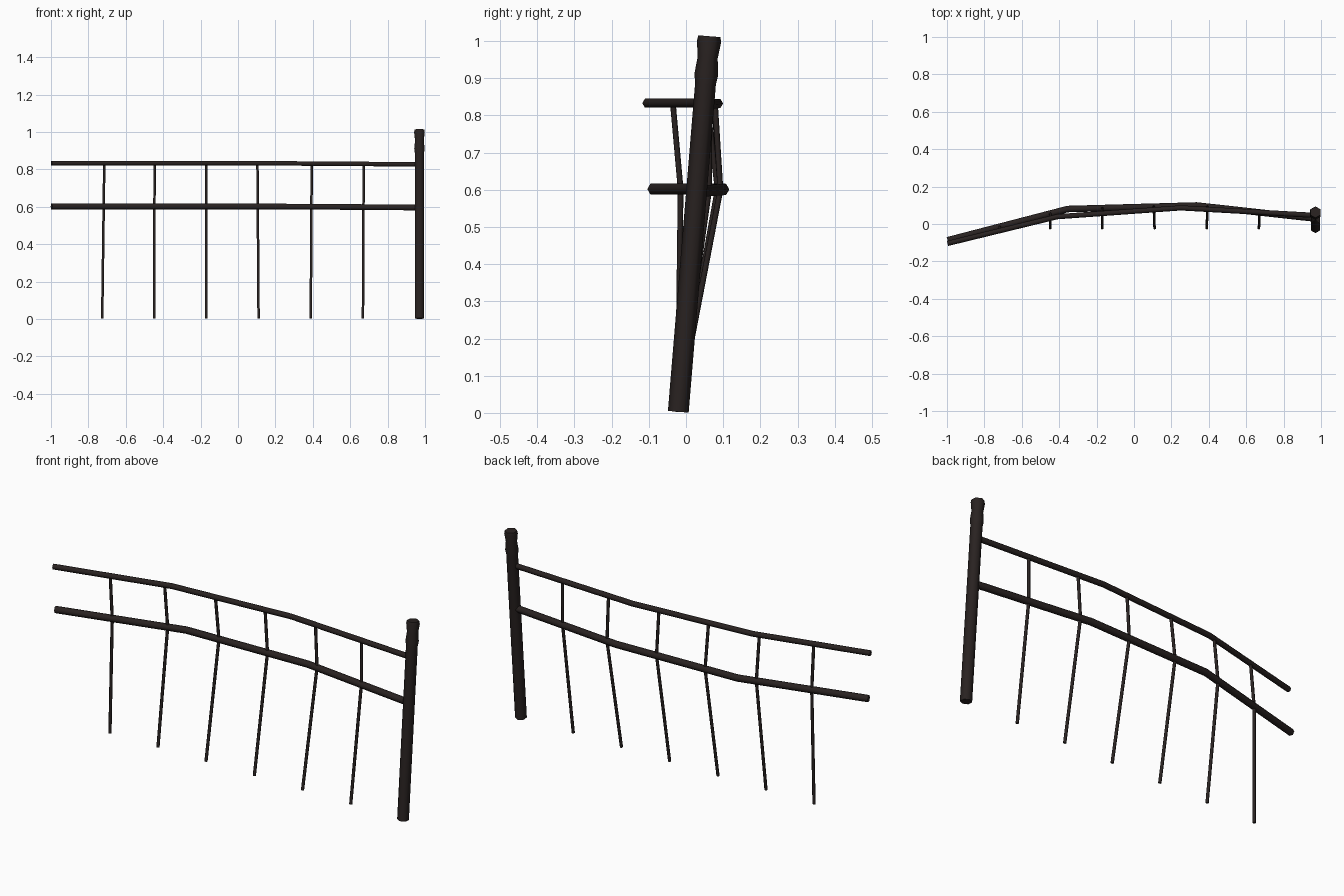
import bpy, bmesh, math
from mathutils import Vector

if "Cube" in bpy.data.objects:
    bpy.data.objects.remove(bpy.data.objects["Cube"])

iron = bpy.data.materials.new("dark_iron")
iron.diffuse_color = (0.022, 0.016, 0.015, 1)
iron.use_nodes = True
iron.node_tree.nodes["Principled BSDF"].inputs["Base Color"].default_value = iron.diffuse_color


def tube(name, points, radii, sides=6):
    """Sweep a regular polygon along a path, corners pointing along y."""
    pts = [Vector(p) for p in points]
    bm = bmesh.new()
    rings = []
    for i, p in enumerate(pts):
        t = Vector((0, 0, 0))
        if i > 0:
            t += (p - pts[i - 1]).normalized()
        if i < len(pts) - 1:
            t += (pts[i + 1] - p).normalized()
        t.normalize()
        u = Vector((0, 1, 0))
        u = (u - t * u.dot(t)).normalized()
        v = t.cross(u)
        rings.append([bm.verts.new(p + radii[i] * (u * math.cos(a) + v * math.sin(a)))
                      for a in (2 * math.pi * k / sides for k in range(sides))])
    for a, b in zip(rings, rings[1:]):
        for k in range(sides):
            n = (k + 1) % sides
            bm.faces.new((a[k], a[n], b[n], b[k])).smooth = True
    # flat end caps with sharp rims
    for cap in (bm.faces.new(rings[0][::-1]), bm.faces.new(rings[-1])):
        for e in cap.edges:
            e.smooth = False
    bmesh.ops.recalc_face_normals(bm, faces=bm.faces)
    me = bpy.data.meshes.new(name)
    bm.to_mesh(me)
    bm.free()
    me.materials.append(iron)
    ob = bpy.data.objects.new(name, me)
    bpy.context.collection.objects.link(ob)
    return ob


def at_x(path, x):
    """Point on a rail at a given x."""
    for a, b in zip(path, path[1:]):
        if a[0] <= x <= b[0]:
            return Vector(a).lerp(Vector(b), (x - a[0]) / (b[0] - a[0]))


# leaning post with a necked knob on top
profile = [(0.003, 0.028), (0.885, 0.028), (0.91, 0.032), (0.955, 0.027),
           (0.998, 0.0325), (1.013, 0.030)]
tube("post", [(0.970, -0.021 + 0.083 * z, z) for z, r in profile],
     [r for z, r in profile])

# bent rails
upper = [(-0.997, -0.104, 0.833), (-0.41, 0.039, 0.833),
         (0.25, 0.086, 0.832), (0.970, 0.046, 0.827)]
lower = [(-0.997, -0.087, 0.602), (-0.355, 0.080, 0.602),
         (0.335, 0.099, 0.601), (0.970, 0.029, 0.596)]
tube("upper_rail", upper, [0.0138] * 4)
tube("lower_rail", lower, [0.0175] * 4)

# thin bars, bent where they cross the lower rail
bars = [(-0.726, -0.715), (-0.448, -0.446), (-0.170, -0.170),
        (0.110, 0.104), (0.389, 0.394), (0.668, 0.672)]
for i, (foot, top) in enumerate(bars):
    mid = foot + (top - foot) * 0.72
    tube(f"bar_{i + 1}", [(foot, -0.022, 0.003), at_x(lower, mid), at_x(upper, top)],
         [0.0077] * 3)
